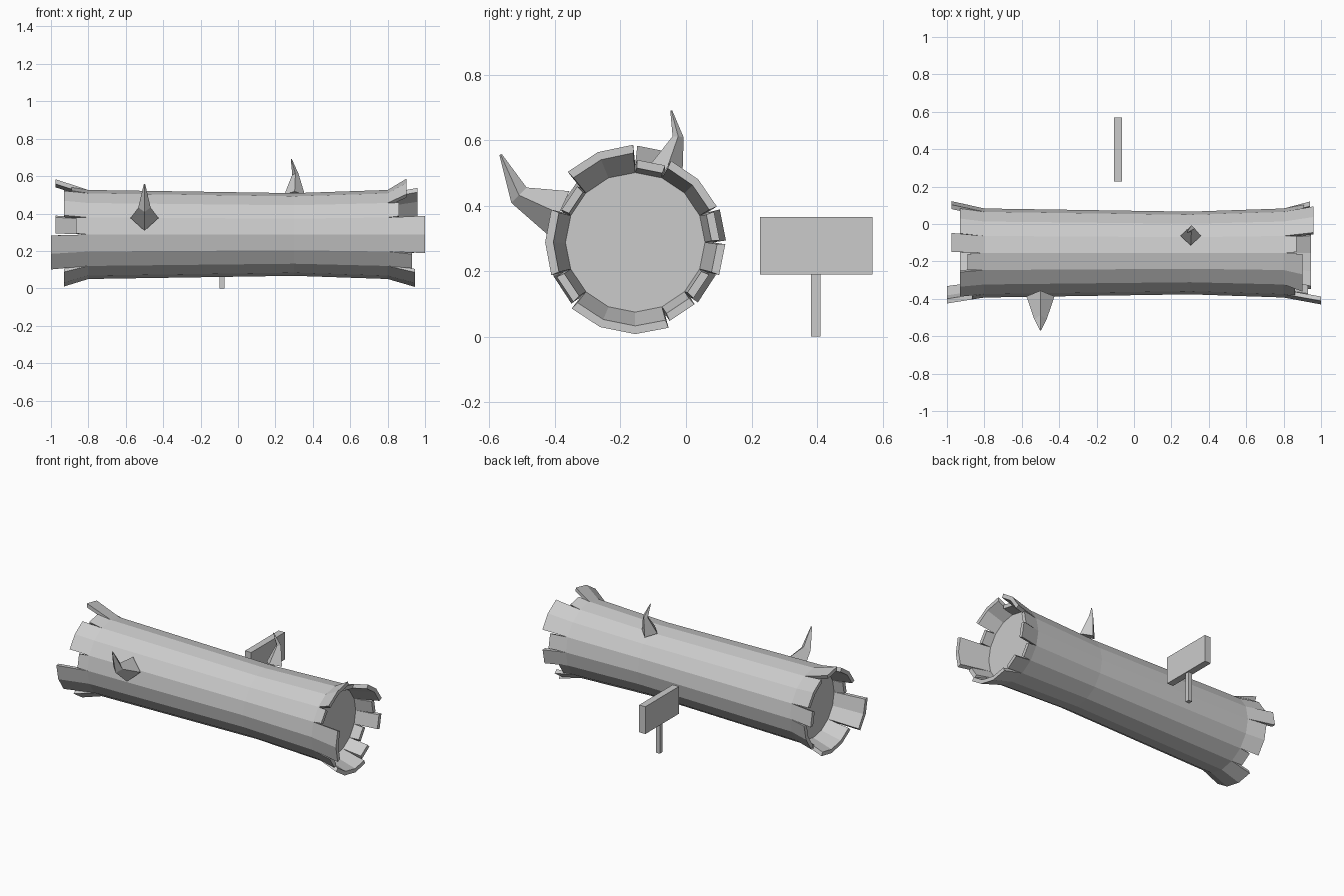
import bpy
from math import cos, sin, radians
from mathutils import Vector

if "Cube" in bpy.data.objects:
    bpy.data.objects.remove(bpy.data.objects["Cube"])

CY, CZ, N = -0.155, 0.288, 16
STEP = 360 / N


def make(name, verts, faces):
    me = bpy.data.meshes.new(name)
    me.from_pydata([tuple(v) for v in verts], [], faces)
    me.update()
    ob = bpy.data.objects.new(name, me)
    bpy.context.collection.objects.link(ob)
    return ob


def fix_normals(ob):
    import bmesh
    bm = bmesh.new()
    bm.from_mesh(ob.data)
    bmesh.ops.recalc_face_normals(bm, faces=bm.faces)
    bm.to_mesh(ob.data)
    bm.free()


def polar(x, r, deg):
    return (x, CY + r * cos(radians(deg)), CZ + r * sin(radians(deg)))


def loft(name, rings):
    """Closed tube through rings of equal size, capped at both ends."""
    n = len(rings[0])
    verts = [v for ring in rings for v in ring]
    faces = [(k * n + i, k * n + (i + 1) % n, (k + 1) * n + (i + 1) % n, (k + 1) * n + i)
             for k in range(len(rings) - 1) for i in range(n)]
    faces += [tuple(range(n)), tuple(range(len(verts) - n, len(verts)))]
    ob = make(name, verts, faces)
    fix_normals(ob)
    return ob


def box(name, lo, hi):
    return loft(name, [[(x, lo[1], z), (x, hi[1], z), (x, hi[1], w), (x, lo[1], w)]
                       for x, z, w in ((lo[0], lo[2], hi[2]), (hi[0], lo[2], hi[2]))])


# log body, slightly waisted, with flat end grain
loft("log_body", [[polar(x, r, i * STEP) for i in range(N)]
                  for x, r in ((-0.8, 0.238), (0.3, 0.221), (0.8, 0.238))])


# flared bark splinters around an end
def splinter(name, side, a0, a1, end, r):
    n = round((a1 - a0) / STEP)
    rings = []
    for i in range(n + 1):
        a = a0 + i * STEP
        tip = a + (1.2 if i == 0 else -1.2 if i == n else 0)
        rings.append([polar(side * 0.8, 0.238, a), polar(side * end, r, tip),
                      polar(side * end, r - 0.025, tip), polar(side * 0.8, 0.213, a)])
    loft(name, rings)


# first sector, last sector, end distance, end radius
right = [(1, 3, 0.96, 0.272), (3, 4, 0.87, 0.252), (4, 6, 0.90, 0.298),
         (6, 7, 0.86, 0.246), (7, 9, 1.0, 0.275), (9, 10, 0.93, 0.262),
         (10, 13, 0.945, 0.28), (13, 14, 0.92, 0.262), (14, 15, 0.86, 0.246),
         (15, 16, 0.94, 0.275), (0, 1, 0.91, 0.258)]
left = [(0, 1, 0.975, 0.277), (1, 3, 0.93, 0.26), (3, 4, 0.975, 0.295),
        (4, 5, 0.89, 0.252), (5, 7, 0.93, 0.255), (7, 8, 0.865, 0.247),
        (8, 10, 1.0, 0.27), (10, 13, 0.93, 0.278), (13, 14, 0.87, 0.248),
        (14, 16, 0.92, 0.265)]
for label, side, parts in (("right", 1, right), ("left", -1, left)):
    for k, (a, b, end, r) in enumerate(parts):
        splinter(f"{label}_splinter_{k}", side, a * STEP, b * STEP, end, r)


# bent four-sided branch stubs
def stub(name, points, sizes):
    pts = [Vector(p) for p in points]
    rings = []
    for i, (p, s) in enumerate(zip(pts, sizes)):
        d = (pts[min(i + 1, 2)] - pts[max(i - 1, 0)]).normalized()
        u = (Vector((1, 0, 0)) - d * d.x).normalized()
        v = d.cross(u)
        rings.append([p + u * s, p + v * s, p - u * s, p - v * s])
    loft(name, rings)


stub("front_branch", [(-0.5, -0.387, 0.376), (-0.5, -0.51, 0.432), (-0.5, -0.566, 0.556)],
     (0.075, 0.033, 0.004))
stub("top_branch", [(0.303, -0.063, 0.5), (0.307, -0.024, 0.61), (0.285, -0.045, 0.69)],
     (0.055, 0.017, 0.003))

# signpost behind the log
box("sign_board", (-0.108, 0.226, 0.19), (-0.064, 0.569, 0.366))
box("sign_post", (-0.1, 0.382, 0), (-0.072, 0.41, 0.2))
